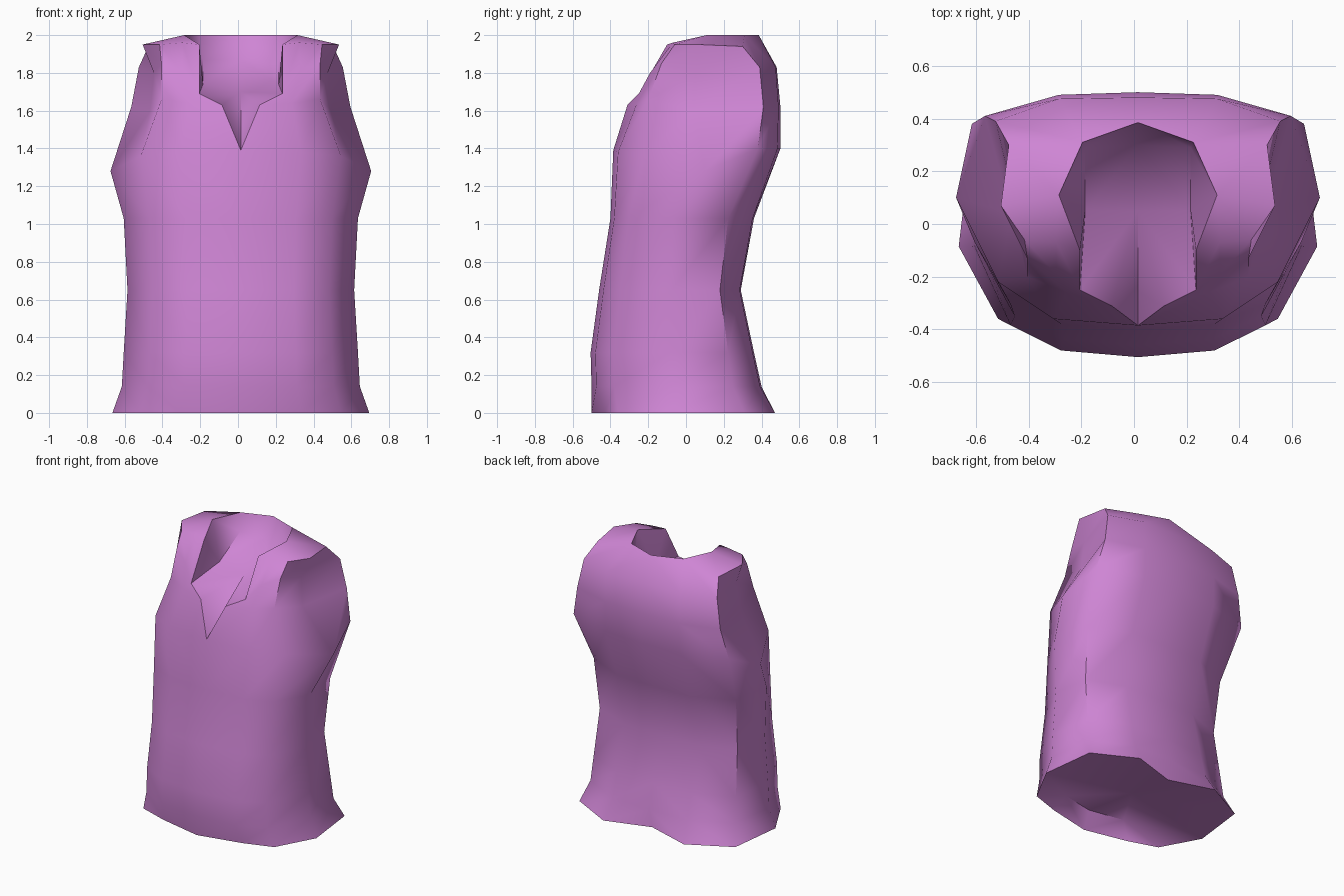
import bpy
import bmesh

if "Cube" in bpy.data.objects:
    bpy.data.objects.remove(bpy.data.objects["Cube"], do_unlink=True)

# Single flat colour
purple = bpy.data.materials.new("orchid_purple")
purple.use_nodes = True
colour = (0.62, 0.235, 0.66, 1)
purple.diffuse_color = colour
purple.node_tree.nodes["Principled BSDF"].inputs["Base Color"].default_value = colour

bm = bmesh.new()


def vert(x, y, z):
    return bm.verts.new((x, y, z))


def face(*verts):
    return bm.faces.new(verts)


def waist_ring(z, width, front, back):
    """Half cross-section of the trunk, from centre front round to centre back."""
    return [vert(0, front, z),
            vert(width * .47, front * .95, z),
            vert(width * .78, front * .76, z),
            vert(width, front * .17, z),
            vert(width * .93, back * .62, z),
            vert(width * .48, back * .98, z),
            vert(0, back, z)]


def bridge(lower, upper):
    for i in range(len(lower) - 1):
        face(lower[i], lower[i + 1], upper[i + 1], upper[i])


# Trunk: height, half width, front depth, back depth
trunk = [(0, .68, -.5, .48),
         (.14, .63, -.5, .40),
         (.32, .62, -.505, .36),
         (.65, .60, -.46, .29),
         (1.03, .62, -.4, .36)]
rings = [waist_ring(*row) for row in trunk]

# Hem: pinched beside the centre front, notched at the centre back
hem = rings[0]
hem[1].co.y = -.43
hem[2].co.y = -.36
hem[4].co.y = .31
hem[6].co.y = .37

# Chest, level with the armpit and the point of the neckline
chest = [vert(0, -.385, 1.39), vert(.32, -.36, 1.38), vert(.53, -.22, 1.36),
         vert(.69, .1, 1.28), vert(.63, .38, 1.4), vert(.3, .485, 1.4),
         vert(0, .5, 1.4)]
# Lower strap, armhole and upper back
strap = [vert(.1, -.31, 1.63), vert(.27, -.26, 1.64), vert(.42, -.2, 1.66),
         vert(.48, .04, 1.6), vert(.58, .41, 1.62), vert(.3, .49, 1.62),
         vert(0, .5, 1.62)]
# Upper strap
collar = [vert(.22, -.25, 1.69), vert(.31, -.19, 1.8), vert(.42, -.13, 1.85),
          vert(.46, .05, 1.8), vert(.54, .39, 1.83), vert(.3, .475, 1.83),
          vert(0, .48, 1.83)]
# Shoulder top and nape
top = [vert(.22, -.1, 1.95), vert(.31, -.07, 1.96), vert(.43, -.06, 1.95),
       vert(.52, .07, 1.95), vert(.49, .3, 1.94), vert(.21, .31, 2),
       vert(0, .385, 2)]
rings += [chest, strap, collar, top]
for lower, upper in zip(rings, rings[1:]):
    bridge(lower, upper)

# Shoulder cap around the widest point of the neck opening
neck_side = vert(.3, .11, 2)
for a, b in zip(top[:5], top[1:6]):
    face(a, b, neck_side)

# Recessed neck plug
plug_back = vert(0, .3, 1.87)
plug_corner = vert(.2, .29, 1.87)
plug_mid = vert(0, .05, 1.7)
plug_side = vert(.2, .05, 1.74)
face(top[6], top[5], plug_corner, plug_back)
face(top[5], neck_side, plug_corner)
face(neck_side, plug_side, plug_corner)
face(plug_back, plug_corner, plug_side, plug_mid)
face(neck_side, top[0], plug_side)
face(top[0], collar[0], plug_side)
face(collar[0], strap[0], plug_mid, plug_side)
face(strap[0], chest[0], plug_mid)

# Underside, recessed behind the front hem
inner_front = vert(0, -.45, .13)
inner_side = vert(.25, -.39, .12)
under = vert(0, 0, .06)
face(hem[0], inner_front, inner_side, hem[1])
face(hem[1], inner_side, hem[2])
face(hem[2], inner_side, hem[3])
face(inner_front, under, inner_side)
face(inner_side, under, hem[3])
for a, b in zip(hem[3:6], hem[4:]):
    face(a, under, b)

bmesh.ops.recalc_face_normals(bm, faces=bm.faces)
mesh = bpy.data.meshes.new("torso")
bm.to_mesh(mesh)
bm.free()
mesh.materials.append(purple)

# Mirror the half, then smooth all but the sharp rims
torso = bpy.data.objects.new("torso", mesh)
bpy.context.collection.objects.link(torso)
torso.location.x = .015
bpy.ops.object.select_all(action='DESELECT')
torso.select_set(True)
bpy.context.view_layer.objects.active = torso
mirror = torso.modifiers.new("mirror", 'MIRROR')
mirror.use_axis[0] = True
mirror.merge_threshold = .001
bpy.ops.object.modifier_apply(modifier=mirror.name)
bpy.ops.object.shade_smooth_by_angle(angle=1.0)
